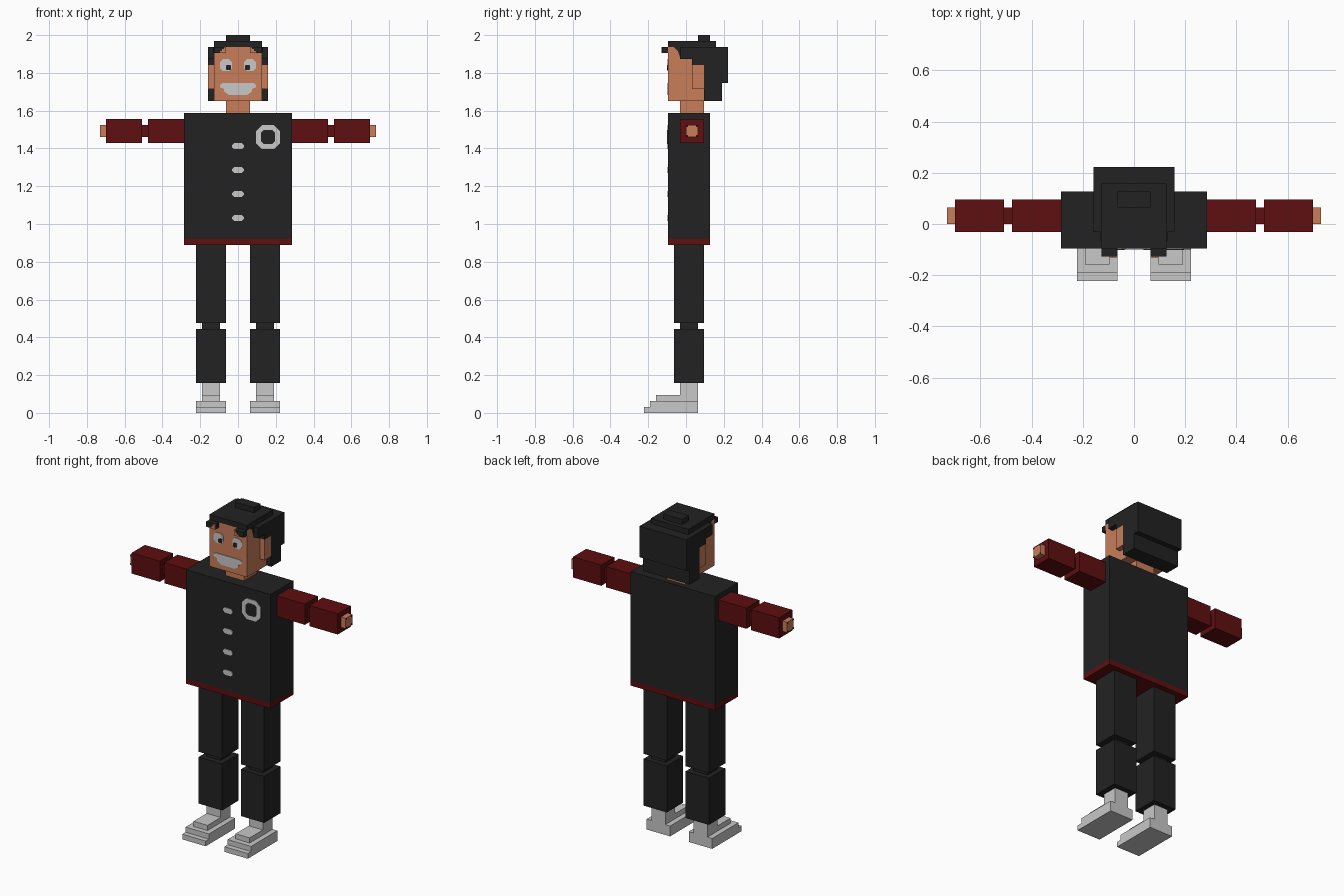
import bpy, bmesh

if "Cube" in bpy.data.objects:
    bpy.data.objects.remove(bpy.data.objects["Cube"])

U = 2 / 63  # one block


def material(name, rgb):
    m = bpy.data.materials.new(name)
    m.diffuse_color = (*rgb, 1)
    m.use_nodes = True
    m.node_tree.nodes["Principled BSDF"].inputs["Base Color"].default_value = m.diffuse_color
    return m


BLACK = material("charcoal", (0.0162, 0.0162, 0.0162))
RED = material("dark red", (0.114, 0.0044, 0.0052))
SKIN = material("skin", (0.578, 0.205, 0.102))
WHITE = material("pale grey", (0.578, 0.578, 0.578))


def finish(name, bm, mat):
    bmesh.ops.recalc_face_normals(bm, faces=bm.faces)
    me = bpy.data.meshes.new(name)
    bm.to_mesh(me)
    bm.free()
    me.materials.append(mat)
    ob = bpy.data.objects.new(name, me)
    bpy.context.collection.objects.link(ob)
    return ob


def boxes(name, mat, *ranges, side=1):
    """Boxes given as x0, x1, y0, y1, z0, z1 in blocks; side=-1 mirrors in x."""
    bm = bmesh.new()
    for x0, x1, y0, y1, z0, z1 in ranges:
        vs = bmesh.ops.create_cube(bm, size=1)["verts"]
        for v in vs:
            v.co.x = side * U * (x0 + x1 + 2 * v.co.x * (x1 - x0)) / 2
            v.co.y = U * (y0 + y1 + 2 * v.co.y * (y1 - y0)) / 2
            v.co.z = U * (z0 + z1 + 2 * v.co.z * (z1 - z0)) / 2
    return finish(name, bm, mat)


def plate(name, mat, pts, face, axis="y", side=1, thick=0.12):
    """Thin painted plate: outline in blocks, laid on a front or side plane."""
    bm = bmesh.new()
    rings = []
    for d in (face - thick, face):
        ring = []
        for a, z in pts:
            p = (side * a, d, z) if axis == "y" else (side * d, a, z)
            ring.append(bm.verts.new([c * U for c in p]))
        rings.append(ring)
    bm.faces.new(rings[0])
    bm.faces.new(rings[1][::-1])
    n = len(pts)
    for i in range(n):
        j = (i + 1) % n
        bm.faces.new((rings[0][i], rings[0][j], rings[1][j], rings[1][i]))
    return finish(name, bm, mat)


def octagon(x, z, w, h, c):
    """Rectangle of half size w, h with corners cut by c."""
    return [(x - w, z - h + c), (x - w + c, z - h), (x + w - c, z - h), (x + w, z - h + c),
            (x + w, z + h - c), (x + w - c, z + h), (x - w + c, z + h), (x - w, z + h - c)]


# Body and head
boxes("torso", BLACK, (-9, 9, -3, 4, 29, 50))
boxes("jacket_hem", RED, (-9, 9, -3, 4, 28, 29))
boxes("neck", SKIN, (-2, 2, -1, 3, 50, 52))
boxes("head", SKIN, (-4, 4, -3, 3, 52, 61))
boxes("hair", BLACK,
      (-5, 5, 3, 7, 55, 61),    # back
      (-5, 5, 3, 6, 52, 55),    # nape
      (-4, 4, -3, 5, 61, 62),   # crown
      (-2, 2, 2, 4, 62, 63))    # top tuft

for s, n in ((1, "left"), (-1, "right")):
    # Head sides
    boxes(n + "_ear", SKIN, (4, 5, 1, 3, 54, 58), side=s)
    boxes(n + "_side_hair", BLACK, (4, 5, -1, 1, 59, 61), (4, 5, 1, 3, 58, 61), side=s)
    boxes(n + "_forelock", BLACK, (2, 4, -4, -3, 60, 61), side=s)
    plate(n + "_forelock_notch", SKIN,
          [(2, 60), (3, 60), (3, 60.33), (2.67, 60.33), (2.67, 60.67),
           (2.33, 60.67), (2.33, 61), (2, 61)], -4, side=s)
    plate(n + "_temple_hair", BLACK,
          [(-2, 61), (-1.67, 60.67), (-1.33, 60.33), (-1, 59.3), (-1, 61)],
          4.12, axis="x", side=s)

    # Eyes, with the pupils looking inward
    plate(n + "_eye", WHITE, octagon(2, 58, 1, 1, 0.5), -3, side=s)
    plate(n + "_pupil", BLACK, octagon(1.6, 57.6, 0.42, 0.42, 0.15), -3, side=s, thick=0.2)

    # Arm
    boxes(n + "_sleeve", RED, (9, 15, -1, 3, 45, 49), (15, 16, 0, 2, 46, 48),
          (16, 22, -1, 3, 45, 49), side=s)
    boxes(n + "_hand", SKIN, (22, 23, 0, 2, 46, 48), side=s)
    corners = [(22.98, 23.02, y, y + 0.33, z, z + 0.33)
               for y in (0, 1.67) for z in (46, 47.67)]
    boxes(n + "_hand_corners", RED, *corners, side=s)

    # Leg and stepped shoe
    boxes(n + "_leg", BLACK, (2, 7, -2, 3, 15, 28), (3, 6, -1, 2, 14, 15),
          (2, 7, -2, 3, 5, 14), side=s)
    boxes(n + "_shoe", WHITE, (2, 7, -7, 2, 0, 1), (2, 7, -6, 2, 1, 2),
          (3, 6, -5, 2, 2, 3), (3, 6, -1, 2, 3, 5), side=s)

# Mouth
plate("mouth", WHITE, [(-3, 54.3), (-2.3, 54), (-2.3, 53.6), (-1.5, 53), (1.5, 53),
                       (2.3, 53.6), (2.3, 54), (3, 54.3), (3, 54.7), (2.6, 55),
                       (-2.6, 55), (-3, 54.7)], -3)

# Jacket buttons and ring badge
for i in range(4):
    plate("button", WHITE, octagon(0, 32.5 + 4 * i, 1, 0.5, 0.34), -3)
plate("badge", WHITE, octagon(5, 46, 2, 2, 1), -3)
plate("badge_centre", BLACK, octagon(5, 46, 1.15, 1.15, 0.45), -3, thick=0.2)
